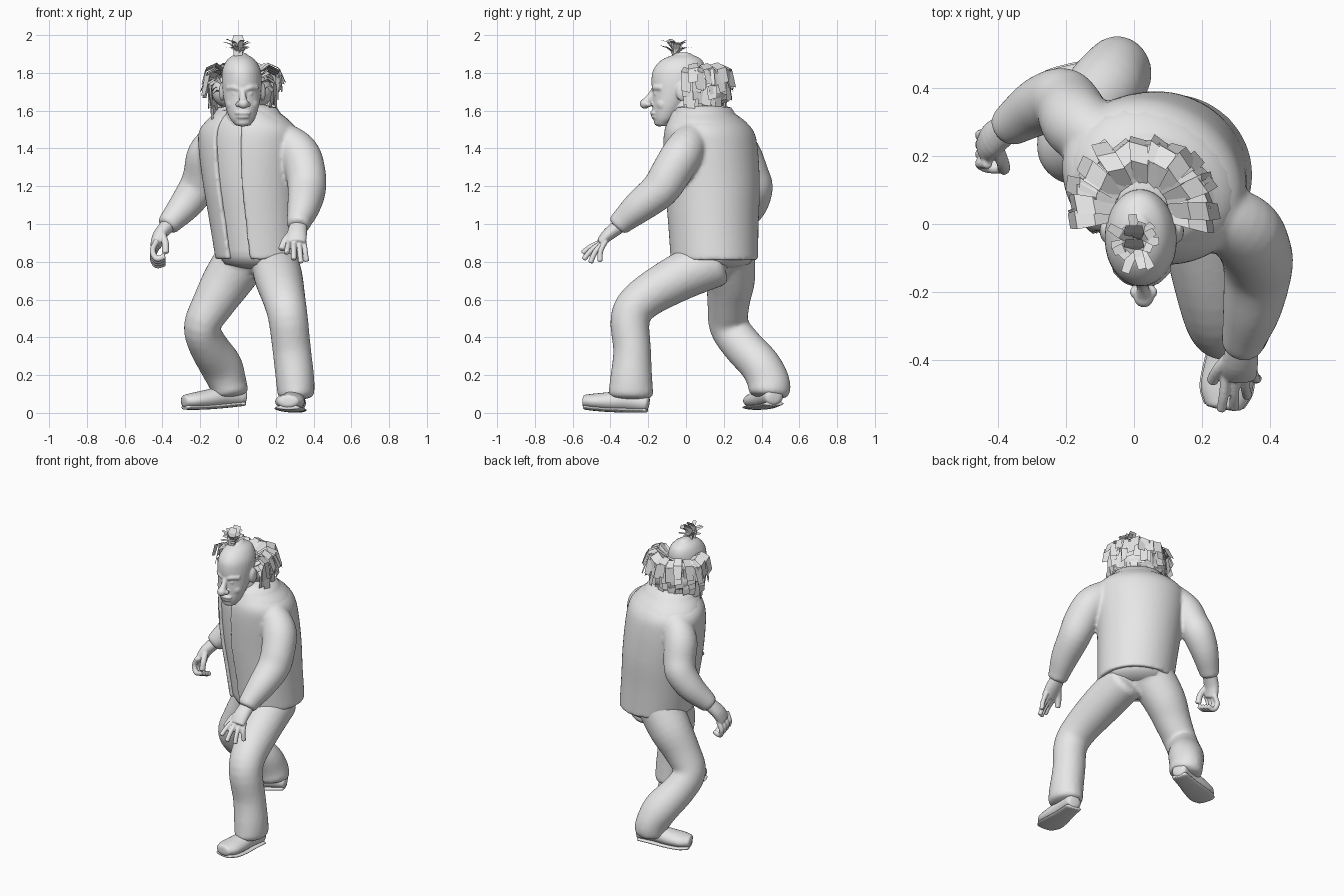
import bpy, bmesh, math, random
from mathutils import Vector

random.seed(4)
if "Cube" in bpy.data.objects:
    bpy.data.objects.remove(bpy.data.objects["Cube"], do_unlink=True)

grey = bpy.data.materials.new("plain_grey")
grey.use_nodes = True
grey.diffuse_color = (0.8, 0.8, 0.8, 1)
grey.node_tree.nodes["Principled BSDF"].inputs["Base Color"].default_value = (0.8, 0.8, 0.8, 1)

X, Y, Z = Vector((1, 0, 0)), Vector((0, 1, 0)), Vector((0, 0, 1))


def finish(name, bm, solid=True):
    if solid:
        bmesh.ops.recalc_face_normals(bm, faces=bm.faces)
    mesh = bpy.data.meshes.new(name)
    bm.to_mesh(mesh)
    bm.free()
    obj = bpy.data.objects.new(name, mesh)
    bpy.context.collection.objects.link(obj)
    mesh.materials.append(grey)
    for p in mesh.polygons:
        p.use_smooth = solid
    return obj


def merge(name, parts, voxel, rounds):
    """Fuse overlapping parts into one softly blended skin."""
    bm = bmesh.new()
    graph = bpy.context.evaluated_depsgraph_get()
    for part in parts:
        bm.from_mesh(part.evaluated_get(graph).to_mesh())
    for part in parts:
        bpy.data.objects.remove(part, do_unlink=True)
    obj = finish(name, bm)
    remesh = obj.modifiers.new("fuse", 'REMESH')
    remesh.mode, remesh.voxel_size, remesh.use_smooth_shade = 'VOXEL', voxel, True
    obj.modifiers.new("soften", 'SMOOTH').iterations = rounds


def smooth_sections(rows, steps):
    """Catmull-Rom interpolation of section tuples."""
    out = []
    for i in range(len(rows) - 1):
        a, b, c, d = rows[max(i - 1, 0)], rows[i], rows[i + 1], rows[min(i + 2, len(rows) - 1)]
        for s in range(steps):
            t = s / steps
            out.append([q + t / 2 * (r - p + t * (2*p - 5*q + 4*r - e + t * (3*(q - r) + e - p)))
                        for p, q, r, e in zip(a, b, c, d)])
    return out + [list(rows[-1])]


def loft(name, rows, side=X, flat=False, gap=0, sides=24, steps=4):
    """Skin elliptical sections (x, y, z, width radius, depth radius); a gap leaves the front open."""
    rows = smooth_sections(rows, steps)
    pts = [Vector(r[:3]) for r in rows]
    frames = []
    for i, r in enumerate(rows):
        t = Z if flat else (pts[min(i + 1, len(pts) - 1)] - pts[max(i - 1, 0)]).normalized()
        u = (side - t * side.dot(t)).normalized()
        frames.append((pts[i], t, u, t.cross(u), r[3], r[4]))
    if not gap:  # rounded ends
        for end, sign in ((0, -1), (-1, 1)):
            p, t, u, v, a, b = frames[end]
            for push, k in ((.2, .88), (.3, .5), (.32, .15)):
                extra = (p + t * sign * push * min(a, b), t, u, v, a * k, b * k)
                frames.insert(0, extra) if end == 0 else frames.append(extra)
    bm = bmesh.new()
    count = sides + 1 if gap else sides
    rings = []
    for p, t, u, v, a, b in frames:
        angles = [-math.pi / 2 + gap + k / sides * (math.tau - 2 * gap) for k in range(count)]
        rings.append([bm.verts.new(p + u * a * math.cos(w) + v * b * math.sin(w)) for w in angles])
    for lo, hi in zip(rings, rings[1:]):
        for k in range(sides):
            n = (k + 1) % count
            bm.faces.new((lo[k], lo[n], hi[n], hi[k]))
    if not gap:
        bm.faces.new(rings[0])
        bm.faces.new(rings[-1])
    obj = finish(name, bm)
    if gap:
        obj.modifiers.new("cloth", 'SOLIDIFY').thickness = .03
        bpy.context.view_layer.update()
    return obj


def tube(name, points, r, side=X):
    return loft(name, [(*p, r, r) for p in points], side, sides=12)


def ball(name, centre, size):
    bm = bmesh.new()
    bmesh.ops.create_uvsphere(bm, u_segments=20, v_segments=12, radius=1)
    for v in bm.verts:
        v.co = Vector([c + s * q for c, s, q in zip(centre, size, v.co)])
    return finish(name, bm)


# Jacket with sleeves, turned toward the rear arm
turn = Vector((.87, -.5, 0))
trunk = [(.115, .15, .81, .235, .23), (.095, .145, 1, .247, .237), (.075, .14, 1.2, .262, .247),
         (.06, .13, 1.4, .278, .24), (.055, .12, 1.5, .27, .22), (.05, .095, 1.565, .2, .175),
         (.035, .04, 1.61, .115, .115)]
shirt_rows = [(x, y, z + .02, a - .017, b - .017) for x, y, z, a, b in trunk[:-1]]
jacket = loft("jacket_body", trunk, turn, flat=True, gap=.28, sides=48)
left_sleeve = loft("left_sleeve", [(.15, .08, 1.45, .09, .1), (.245, .03, 1.435, .095, .1),
                                   (.325, -.02, 1.37, .108, .108), (.358, -.08, 1.27, .105, .108),
                                   (.364, -.14, 1.18, .102, .1), (.347, -.25, 1.09, .087, .086),
                                   (.325, -.33, 1.02, .068, .067), (.32, -.355, .995, .062, .062)], Y + X)
right_sleeve = loft("right_sleeve", [(-.02, .2, 1.47, .09, .1), (-.1, .25, 1.44, .095, .1),
                                     (-.165, .295, 1.365, .105, .105), (-.19, .34, 1.26, .1, .1),
                                     (-.217, .362, 1.19, .098, .098), (-.28, .345, 1.1, .086, .086),
                                     (-.35, .3, 1.02, .067, .066), (-.37, .285, .995, .06, .06)], Y)
merge("jacket", [jacket, left_sleeve, right_sleeve], .01, 8)
loft("shirt", shirt_rows, turn, flat=True)

# Trousers
seat = loft("seat", [(.095, .175, .77, .1, .1), (.105, .165, .81, .195, .185), (.11, .15, .92, .215, .205)],
            turn, flat=True)
left_leg = loft("left_leg", [(.195, .15, .8, .125, .135), (.215, -.04, .715, .128, .125),
                             (.245, -.23, .6, .113, .11), (.265, -.295, .5, .105, .105),
                             (.285, -.285, .33, .102, .1), (.302, -.29, .18, .102, .112),
                             (.307, -.292, .1, .098, .12)])
right_leg = loft("right_leg", [(.04, .22, .84, .14, .145), (-.05, .235, .71, .133, .132),
                               (-.13, .225, .58, .113, .112), (-.19, .228, .46, .097, .105),
                               (-.16, .295, .36, .102, .106), (-.09, .395, .25, .112, .108),
                               (-.055, .438, .16, .1, .112), (-.045, .44, .11, .1, .11)])
merge("trousers", [seat, left_leg, right_leg], .012, 6)


# Shoes with flat soles, heel raised by lift
def shoe(name, heel, toe, lift):
    heel, toe = Vector((*heel, lift)), Vector((*toe, 0))
    side = (toe - heel).cross(Z)
    shape = [(0, .05, .05, .045), (.3, .065, .058, .055), (.6, .06, .072, .05),
             (.85, .06, .076, .042), (1, .062, .056, .034)]
    loft(name, [(*(heel.lerp(toe, f) + Z * h), w, d) for f, h, w, d in shape], side)
    loft(name + "_sole", [(*(heel.lerp(toe, f) + Z * (.014 + .016 * f ** 3)), w + .004, .013)
                          for f, h, w, d in shape], side)


shoe("left_shoe", (.31, -.21), (.265, -.535), 0)
shoe("right_shoe", (.025, .465), (-.28, .36), .035)

# Open forward hand
hand = [loft("palm", [(.322, -.34, 1, .045, .04), (.312, -.41, .945, .053, .034), (.31, -.45, .905, .05, .024)])]
for i, tip in enumerate([(.257, -.545, .848), (.295, -.54, .815), (.333, -.505, .798), (.362, -.455, .805)]):
    base = Vector((.27 + .026 * i, -.44 + .005 * i, .91))
    tip = Vector(tip)
    hand.append(tube("finger", [base, base.lerp(tip, .5) - Y * .012, tip], .0145))
hand.append(tube("thumb", [(.29, -.38, .96), (.25, -.425, .915), (.231, -.46, .868)], .018, Y))
merge("left_hand", hand, .005, 1)

# Curled rear hand
hand = [loft("palm", [(-.365, .29, 1, .045, .04), (-.415, .25, .94, .052, .036), (-.435, .225, .885, .05, .03)], Y)]
for i in range(4):
    y, z = .178 + .028 * i, .012 * i
    hand.append(tube("finger", [(-.43, y, .91 - z), (-.452, y, .86 - z), (-.432, y - .012, .817 - z),
                                (-.39, y - .015, .827 - z)], .016, Y))
hand.append(tube("thumb", [(-.4, .22, .945), (-.385, .178, .9), (-.383, .162, .85)], .019, Y))
merge("right_hand", hand, .005, 1)

# Head, neck and face
head = [
    loft("neck", [(.03, .03, 1.5, .11, .11), (.027, .015, 1.575, .1, .1), (.022, -.02, 1.66, .075, .08)]),
    loft("skull", [(.025, -.125, 1.53, .045, .036), (.023, -.11, 1.56, .067, .064), (.022, -.09, 1.62, .088, .088),
                   (.021, -.065, 1.69, .101, .113), (.02, -.045, 1.76, .106, .138), (.018, -.035, 1.82, .1, .137),
                   (.016, -.022, 1.87, .073, .105), (.014, -.015, 1.898, .032, .045)], flat=True, sides=32),
    loft("nose_bridge", [(.024, -.165, 1.715, .015, .015), (.026, -.187, 1.675, .017, .02),
                         (.028, -.21, 1.645, .024, .024)]),
    ball("nose_tip", (.029, -.217, 1.637), (.029, .029, .027)),
    ball("upper_lip", (.026, -.17, 1.588), (.044, .021, .013)),
    ball("lower_lip", (.026, -.164, 1.567), (.038, .021, .011)),
    ball("chin", (.025, -.14, 1.54), (.042, .03, .024))]
for s in (1, -1):
    cx = .023
    head += [ball("nostril", (.028 + s * .026, -.2, 1.633), (.015, .018, .015)),
             ball("eye", (cx + s * .04, -.153, 1.69), (.019, .018, .011)),
             ball("cheek", (cx + s * .05, -.118, 1.635), (.036, .04, .04)),
             tube("brow", [(cx + s * .012, -.167, 1.712), (cx + s * .042, -.162, 1.722),
                           (cx + s * .075, -.13, 1.72)], .016, Z),
             ball("ear", (cx + s * .106, -.02, 1.7), (.018, .034, .05))]
merge("head", head, .006, 3)


# Flat hair locks
def lock(bm, points, across, width):
    pairs = [(bm.verts.new(p - across * width * k), bm.verts.new(p + across * width * k))
             for p, k in zip(points, (.4, .5, .55, .45))]
    for (a, b), (c, d) in zip(pairs, pairs[1:]):
        bm.faces.new((a, c, d, b))


def spokes(angle):
    return (Vector((math.cos(angle), math.sin(angle), 0)), Vector((-math.sin(angle), math.cos(angle), 0)))


ball("hair_base", (.022, .1, 1.7), (.165, .125, .105))
bm = bmesh.new()
for layer, (root, low) in enumerate([(1.8, 1.73), (1.775, 1.685), (1.735, 1.635), (1.68, 1.59)]):
    for i in range(24):
        out, across = spokes(math.radians(-8 + 196 * i / 23 + random.uniform(-6, 6)))
        centre = Vector((.022, .04, 0))
        j, k = random.uniform(-.018, .012), random.uniform(-.018, .015)
        path = [(.08, root), (.14, root + .04 + j), (.195 - .01 * layer, root + .015 + j),
                (.22 - .025 * layer + k, low + 2 * j)]
        lock(bm, [centre + out * r + Z * z for r, z in path],
             across + Z * random.uniform(-.35, .35) + out * random.uniform(-.4, .4), .05)
finish("hair_fringe", bm, solid=False)

bm = bmesh.new()
for i in range(14):
    out, across = spokes(math.tau * i / 14 + random.uniform(-.15, .15))
    reach, rise = random.uniform(.05, .095), random.uniform(.04, .085)
    lock(bm, [Vector((.005, -.055, 1.88)) + out * reach * f + Z * (.01 + rise * g)
              for f, g in ((.15, 0), (.25, .5), (.55, .9), (1, 1.05))], across, .026)
for y in (-.075, -.035):
    lock(bm, [Vector((0, y + f, z)) for f, z in ((0, 1.89), (0, 1.93), (.01, 1.97), (.03, 2))], X, .055)
finish("hair_tuft", bm, solid=False)
